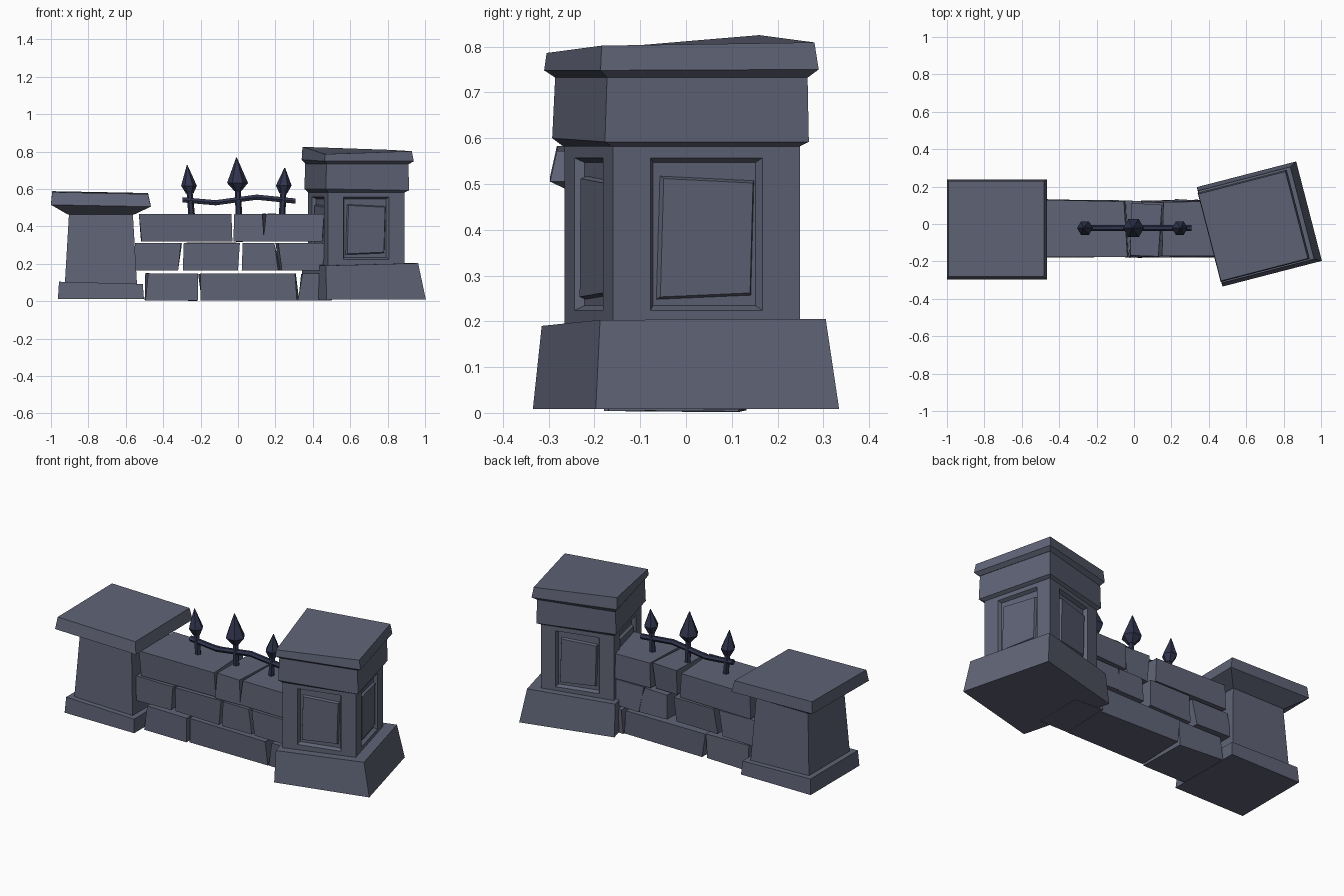
import bpy, bmesh, math, random
from mathutils import Vector, Matrix

if "Cube" in bpy.data.objects:
    bpy.data.objects.remove(bpy.data.objects["Cube"])

random.seed(4)

def material(name, rgb):
    m = bpy.data.materials.new(name)
    m.diffuse_color = (*rgb, 1)
    m.use_nodes = True
    m.node_tree.nodes["Principled BSDF"].inputs["Base Color"].default_value = m.diffuse_color
    return m

STONE = material("stone", (0.115, 0.125, 0.18))
IRON = material("iron", (0.03, 0.035, 0.075))

def finish(name, bm, mat):
    bmesh.ops.recalc_face_normals(bm, faces=bm.faces)
    me = bpy.data.meshes.new(name)
    bm.to_mesh(me)
    bm.free()
    me.materials.append(mat)
    ob = bpy.data.objects.new(name, me)
    bpy.context.collection.objects.link(ob)
    return ob

def bridge(bm, a, b):
    n = len(a)
    for i in range(n):
        bm.faces.new((a[i], a[(i + 1) % n], b[(i + 1) % n], b[i]))

def loft(name, rings, mat):
    """Skin a stack of equal-sized point rings and close both ends."""
    bm = bmesh.new()
    vs = [[bm.verts.new(p) for p in r] for r in rings]
    for a, b in zip(vs, vs[1:]):
        bridge(bm, a, b)
    bm.faces.new(vs[0][::-1])
    bm.faces.new(vs[-1])
    return finish(name, bm, mat)

def square(cx, cy, h, z, ang=0.0):
    """Square ring: front-left, front-right, back-right, back-left; z may be 4 heights."""
    zs = z if isinstance(z, tuple) else (z,) * 4
    rot = Matrix.Rotation(ang, 3, 'Z')
    return [Vector((cx, cy, zz)) + rot @ Vector((sx * h, sy * h, 0))
            for (sx, sy), zz in zip(((-1, -1), (1, -1), (1, 1), (-1, 1)), zs)]

# Left pillar: plinth, tapering shaft, flared cap
LX, LY = -0.733, -0.03
loft("left_plinth", [square(LX, LY, 0.23, 0.012),
                     square(LX, LY, 0.224, (0.104, 0.092, 0.092, 0.104))], STONE)
loft("left_shaft", [square(LX, LY, 0.193, 0.09), square(LX, LY, 0.17, 0.48)], STONE)
loft("left_cap", [square(LX, LY, 0.175, 0.462),
                  square(LX, LY, 0.267, (0.515, 0.505, 0.51, 0.52)),
                  square(LX - 0.004, LY + 0.004, 0.256, (0.583, 0.572, 0.578, 0.588))], STONE)

# Right pillar: turned plinth, collar and tilted cap
A = math.radians(14.5)
loft("right_plinth", [square(0.67, 0, 0.2745, 0.008, A),
                      square(0.653, -0.005, 0.2545, (0.19, 0.203, 0.205, 0.197), A)], STONE)
loft("right_collar", [square(0.633, -0.01, 0.212, 0.582, A),
                      square(0.635, -0.012, 0.230, (0.60, 0.592, 0.592, 0.6), A),
                      square(0.635, -0.01, 0.226, 0.74, A)], STONE)
loft("right_cap", [square(0.637, -0.01, 0.226, 0.732, A),
                   square(0.64, -0.01, 0.246, (0.748, 0.748, 0.75, 0.757), A),
                   square(0.637, -0.012, 0.240, (0.786, 0.802, 0.809, 0.825), A)], STONE)

# Right shaft with a recessed frame and a crooked raised panel on each face
def panelled_shaft(name, cx, cy, h, z0, z1, ang):
    bm = bmesh.new()

    def rect(w, a, b):
        return [(-w, a), (w, a), (w, b), (-w, b)]
    skew = [(-0.108, 0.248), (0.105, 0.257), (0.112, 0.507), (-0.1, 0.517)]
    rings = [(rect(h, z0, z1), 0), (rect(0.126, 0.224, 0.557), 0),
             (rect(0.116, 0.234, 0.547), -0.02), (skew, -0.02),
             ([(u * 0.95, 0.382 + (z - 0.382) * 0.96) for u, z in skew], -0.006)]
    for k in range(4):
        rot = Matrix.Rotation(ang + k * math.pi / 2, 3, 'Z')
        prev = None
        for pts, d in rings:
            cur = [bm.verts.new(Vector((cx, cy, z)) + rot @ Vector((u, -h - d, 0)))
                   for u, z in pts]
            if prev:
                bridge(bm, prev, cur)
            prev = cur
        bm.faces.new(prev)
    bmesh.ops.remove_doubles(bm, verts=bm.verts, dist=1e-5)
    bmesh.ops.holes_fill(bm, edges=[e for e in bm.edges if e.is_boundary], sides=4)
    return finish(name, bm, STONE)

panelled_shaft("right_shaft", 0.632, -0.008, 0.211, 0.18, 0.60, A)

# Wall blocks: x at bottom-left, bottom-right, top-right, top-left for each course
COURSES = [
    (0.004, 0.147, [(-0.495, -0.215, -0.215, -0.48), (-0.2, 0.315, 0.305, -0.2),
                    (0.32, 0.5, 0.5, 0.345)]),
    (0.165, 0.31, [(-0.55, -0.32, -0.305, -0.55), (-0.295, 0.0, 0.01, -0.29),
                   (0.02, 0.215, 0.195, 0.025), (0.235, 0.45, 0.47, 0.215)]),
    (0.32, 0.465, [(-0.515, -0.03, -0.035, -0.53), (-0.025, 0.14, 0.13, -0.02),
                   (0.135, 0.45, 0.46, 0.15)]),
]
def jit(a):
    return random.uniform(-a, a)

for r, (z0, z1, blocks) in enumerate(COURSES):
    for i, (bl, br, tr, tl) in enumerate(blocks):
        def ring(xl, xr, z):
            back = 0.105 if (r, i) == (2, 1) else 0.122
            return [(xl, -0.174 + jit(0.007), z), (xr, -0.174 + jit(0.007), z),
                    (xr + jit(0.02), back + jit(0.012), z + jit(0.003)),
                    (xl + jit(0.02), back + jit(0.012), z + jit(0.003))]
        loft(f"wall_block_{r + 1}_{i + 1}", [ring(bl, br, z0), ring(tl, tr, z1)], STONE)

# Iron railing
FY = -0.022
def hexring(x, z, rad, y=FY):
    return [(x + rad * math.cos(t), y + rad * math.sin(t), z)
            for t in (k * math.pi / 3 for k in range(6))]

path = [(-0.297, 0.542), (-0.12, 0.526), (0.1, 0.556), (0.308, 0.535)]
loft("rail", [[(x, FY + 0.016 * math.cos(t), z + 0.016 * math.sin(t))
               for t in (k * math.pi / 3 for k in range(6))] for x, z in path], IRON)

# Spikes: foot x, tip x, neck z, widest z, tip z, head radius
for n, (x, tx, zn, zw, zt, rad) in enumerate([(-0.247, -0.272, 0.575, 0.617, 0.727, 0.042),
                                              (0.005, -0.008, 0.59, 0.632, 0.768, 0.056),
                                              (0.235, 0.25, 0.575, 0.618, 0.713, 0.042)]):
    def at(z):
        return x + (tx - x) * (z - 0.45) / (zt - 0.45)
    loft(f"spike_post_{n + 1}", [hexring(x, 0.45, 0.018), hexring(at(zn + 0.01), zn + 0.01, 0.016)], IRON)
    loft(f"spike_head_{n + 1}", [hexring(at(zn), zn, 0.02), hexring(at(zw), zw, rad),
                                 hexring(tx, zt, 0.002)], IRON)
